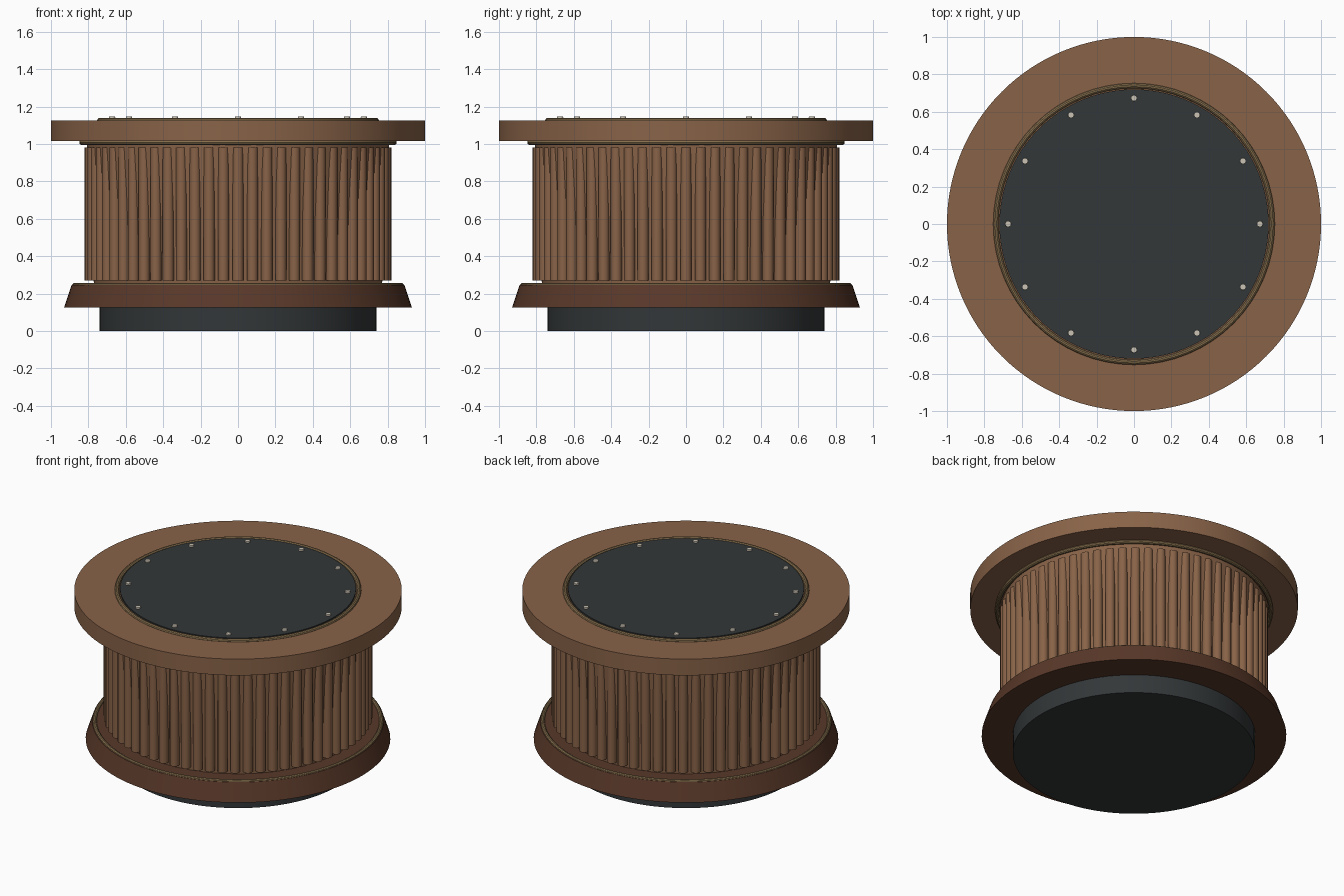
import bpy, math

if "Cube" in bpy.data.objects:
    bpy.data.objects.remove(bpy.data.objects["Cube"])


def mat(name, rgb):
    m = bpy.data.materials.new(name)
    m.diffuse_color = (*rgb, 1)
    m.use_nodes = True
    m.node_tree.nodes["Principled BSDF"].inputs["Base Color"].default_value = m.diffuse_color
    return m


WOOD = mat("wood", (0.25, 0.125, 0.065))
DARK_WOOD = mat("dark_wood", (0.10, 0.04, 0.022))
BRASS = mat("brass", (0.24, 0.16, 0.075))
BLACK = mat("black", (0.033, 0.038, 0.04))
STEEL = mat("steel", (0.6, 0.55, 0.46))


def finish(name, material):
    o = bpy.context.object
    o.name = name
    o.data.materials.append(material)
    bpy.ops.object.shade_smooth_by_angle(angle=math.radians(35))
    return o


def frustum(name, r0, r1, z0, z1, material, sides=96, x=0, y=0):
    bpy.ops.mesh.primitive_cone_add(vertices=sides, radius1=r0, radius2=r1,
                                    depth=z1 - z0, location=(x, y, (z0 + z1) / 2))
    return finish(name, material)


def ring(name, radius, thickness, z):
    bpy.ops.mesh.primitive_torus_add(major_radius=radius, minor_radius=thickness,
                                     major_segments=64, minor_segments=10,
                                     location=(0, 0, z))
    return finish(name, BRASS)


def around(count, radius):
    for i in range(count):
        a = 2 * math.pi * i / count
        yield i, radius * math.cos(a), radius * math.sin(a)


# Base: recessed plinth and flared foot
frustum("plinth", 0.74, 0.74, 0, 0.13, BLACK)
frustum("foot", 0.93, 0.89, 0.125, 0.245, DARK_WOOD)
ring("foot_trim", 0.875, 0.013, 0.243)

# Drum: slightly tapered core wrapped in upright rods
frustum("drum_core", 0.77, 0.81, 0.24, 1.02, WOOD)
for i, x, y in around(64, 0.79):
    frustum(f"rod_{i:02d}", 0.03, 0.03, 0.27, 0.98, WOOD, 12, x, y)
ring("drum_trim", 0.835, 0.014, 1.008)

# Table top with inset lid, trim and rivets
frustum("table_top", 1, 1, 1.015, 1.125, WOOD, 128)
ring("lid_trim", 0.739, 0.014, 1.126)
frustum("lid", 0.72, 0.72, 1.11, 1.137, BLACK)
for i, x, y in around(12, 0.673):
    frustum(f"rivet_{i:02d}", 0.018, 0.016, 1.13, 1.146, STEEL, 12, x, y)
